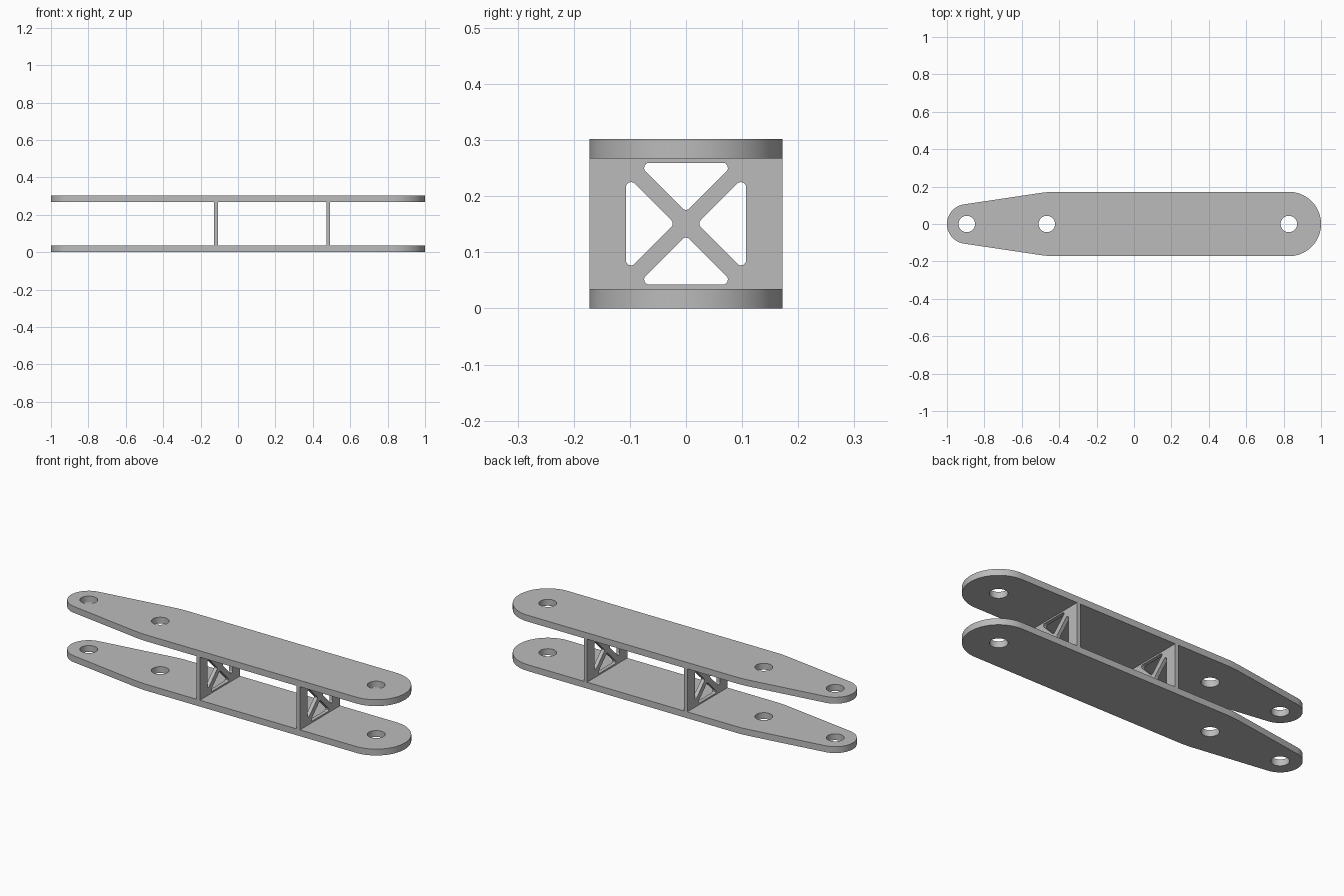
import bpy
import math
from mathutils import Vector, Matrix

cube = bpy.data.objects.get("Cube")
if cube:
    bpy.data.objects.remove(cube, do_unlink=True)

HALF_WIDTH = 0.172
PLATE = 0.0345
HEIGHT = 0.302
WEB = 0.02

grey = bpy.data.materials.new("plain grey")
grey.use_nodes = True
colour = (0.5, 0.5, 0.5, 1)
grey.diffuse_color = colour
grey.node_tree.nodes["Principled BSDF"].inputs["Base Color"].default_value = colour


def arc(x, y, radius, start, end, steps):
    """Points along an arc, angles in degrees."""
    angles = [math.radians(start + (end - start) * i / steps) for i in range(steps + 1)]
    return [(x + radius * math.cos(a), y + radius * math.sin(a)) for a in angles]


def circle(x, y, radius):
    return arc(x, y, radius, 0, 360, 48)[:-1]


def rounded(corners, radius, steps=8):
    """Polygon with every corner filleted."""
    result = []
    for i, corner in enumerate(corners):
        p = Vector(corner)
        a = (Vector(corners[i - 1]) - p).normalized()
        b = (Vector(corners[(i + 1) % len(corners)]) - p).normalized()
        half = a.angle(b) / 2
        centre = p + (a + b).normalized() * radius / math.sin(half)
        start = p + a * radius / math.tan(half) - centre
        end = p + b * radius / math.tan(half) - centre
        for k in range(steps + 1):
            t = k / steps
            direction = start.lerp(end, t).normalized()
            result.append(tuple(centre + direction * radius))
    return result


def cut_sheet(name, loops, thickness, matrix):
    """Flat sheet from an outline and its holes, extruded about its middle."""
    curve = bpy.data.curves.new(name, "CURVE")
    curve.dimensions = "2D"
    curve.fill_mode = "BOTH"
    curve.extrude = thickness / 2
    for loop in loops:
        spline = curve.splines.new("POLY")
        spline.points.add(len(loop) - 1)
        for point, (x, y) in zip(spline.points, loop):
            point.co = (x, y, 0, 1)
        spline.use_cyclic_u = True
    obj = bpy.data.objects.new(name, curve)
    bpy.context.collection.objects.link(obj)
    obj.matrix_world = matrix
    bpy.ops.object.select_all(action="DESELECT")
    obj.select_set(True)
    bpy.context.view_layer.objects.active = obj
    bpy.ops.object.convert(target="MESH")
    obj = bpy.context.object
    obj.data.materials.clear()
    obj.data.materials.append(grey)
    bpy.ops.object.mode_set(mode="EDIT")
    bpy.ops.mesh.select_all(action="SELECT")
    bpy.ops.mesh.remove_doubles(threshold=0.00005)
    bpy.ops.mesh.normals_make_consistent(inside=False)
    bpy.ops.mesh.dissolve_limited(angle_limit=0.001)
    bpy.ops.object.mode_set(mode="OBJECT")
    bpy.ops.object.shade_smooth_by_angle(angle=math.radians(30))
    return obj


# Long plates: round wide end, tapered flanks, small round nose, three holes
nose_x, nose_r = -0.894, 0.106
end_x = 1 - HALF_WIDTH
taper = 8.6
shoulder = [(-0.44, HALF_WIDTH), (-0.47, 0.1695), (-0.50, 0.166)]
outline = arc(end_x, 0, HALF_WIDTH, -90, 90, 48)
outline += shoulder
outline += arc(nose_x, 0, nose_r, 90 + taper, 270 - taper, 36)
outline += [(x, -y) for x, y in reversed(shoulder)]
plate_loops = [outline] + [circle(x, 0, 0.044) for x in (nose_x, -0.466, end_x)]
for name, z in (("lower_plate", PLATE / 2), ("upper_plate", HEIGHT - PLATE / 2)):
    cut_sheet(name, plate_loops, PLATE, Matrix.Translation((0, 0, z)))

# Upright webs between the plates, cut by four rounded triangles into an X brace
web_h = HEIGHT / 2 - PLATE
web_outline = [(-HALF_WIDTH, -web_h), (HALF_WIDTH, -web_h),
               (HALF_WIDTH, web_h), (-HALF_WIDTH, web_h)]
side_hole = rounded([(0.02, 0), (0.107, -0.087), (0.107, 0.087)], 0.009)
top_hole = rounded([(0, 0.021), (0.0875, 0.1085), (-0.0875, 0.1085)], 0.009)
web_loops = [web_outline, side_hole, top_hole,
             [(-x, y) for x, y in side_hole], [(x, -y) for x, y in top_hole]]
upright = Matrix(((0, 0, 1, 0), (1, 0, 0, 0), (0, 1, 0, 0), (0, 0, 0, 1)))
for name, x in (("rear_web", -0.118), ("front_web", 0.482)):
    cut_sheet(name, web_loops, WEB, Matrix.Translation((x, 0, HEIGHT / 2)) @ upright)
